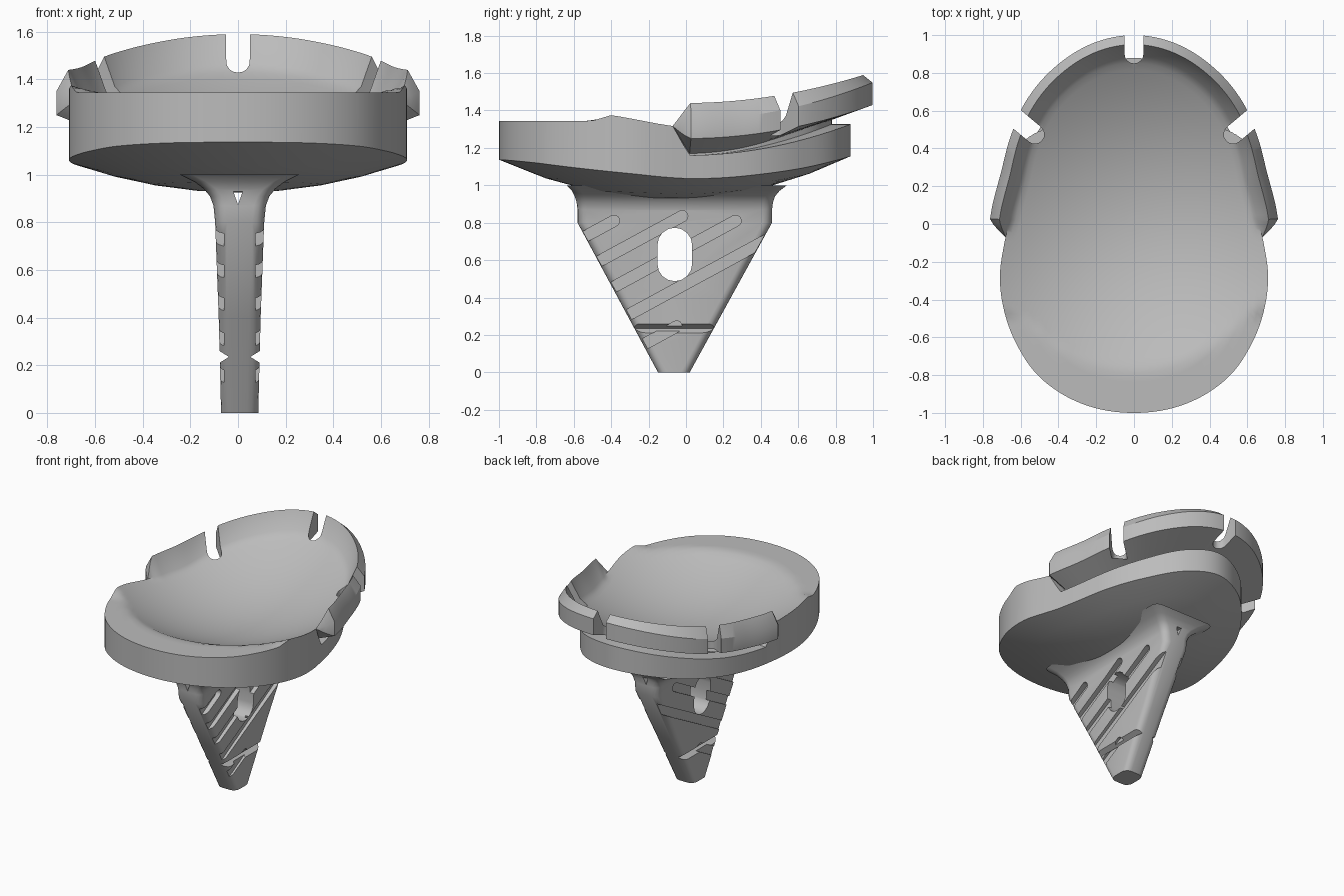
import bpy, bmesh, math
from mathutils import Matrix, Vector

cube = bpy.data.objects.get("Cube")
if cube:
    bpy.data.objects.remove(cube)

grey = bpy.data.materials.new("satin grey")
grey.use_nodes = True
grey.diffuse_color = (0.5, 0.5, 0.5, 1)
grey.node_tree.nodes["Principled BSDF"].inputs["Base Color"].default_value = (0.5, 0.5, 0.5, 1)


def make_object(name, bm, helper=False):
    bmesh.ops.remove_doubles(bm, verts=bm.verts, dist=0.0005)
    bmesh.ops.recalc_face_normals(bm, faces=bm.faces)
    mesh = bpy.data.meshes.new(name)
    bm.to_mesh(mesh)
    bm.free()
    mesh.materials.append(grey)
    obj = bpy.data.objects.new(name, mesh)
    bpy.context.collection.objects.link(obj)
    obj.hide_render = helper
    obj.hide_viewport = False
    return obj


def loft(bm, rings):
    """Skin closed rings of points and cap both ends."""
    rows = [[bm.verts.new(p) for p in ring] for ring in rings]
    n = len(rows[0])
    for a, b in zip(rows, rows[1:]):
        for i in range(n):
            j = (i + 1) % n
            bm.faces.new((a[i], a[j], b[j], b[i]))
    bm.faces.new(rows[0])
    bm.faces.new(rows[-1])


def cut(obj, cutters):
    """Apply every cutter to the object, then remove the cutters."""
    for c in cutters:
        m = obj.modifiers.new("cut", 'BOOLEAN')
        m.operation, m.solver, m.object = 'DIFFERENCE', 'EXACT', c
    bpy.context.view_layer.update()
    result = bpy.data.meshes.new_from_object(obj.evaluated_get(bpy.context.evaluated_depsgraph_get()))
    obj.modifiers.clear()
    obj.data = result
    for c in cutters:
        bpy.data.objects.remove(c)


def capsule(name, length, radius, depth, matrix, steps=8):
    """Round-ended slot from the origin along local x, extruded along local z."""
    outline = []
    for k in range(2 * steps + 2):
        a = math.pi / 2 + math.pi * (k if k <= steps else k - 1) / steps
        x = 0 if k <= steps else length
        outline.append((x + radius * math.cos(a), radius * math.sin(a)))
    bm = bmesh.new()
    loft(bm, [[matrix @ Vector((x, y, z)) for x, y in outline] for z in (0, depth)])
    return make_object(name, bm, True)


# Outlines of the tray and its overhanging lip, right half from front to back
body_pts = [(0, -1), (.28, -.95), (.5, -.81), (.62, -.64), (.69, -.45), (.71, -.28), (.69, -.12),
            (.66, .02), (.62, .2), (.55, .41), (.42, .62), (.22, .81), (0, .88)]
lip_pts = [(.78, -.06), (.76, .04), (.705, .27), (.64, .5), (.59, .62), (.42, .83), (.21, .96), (0, 1)]


def polar(points):
    return [(math.atan2(y, x), math.hypot(x, y)) for x, y in points]


def radius_at(table, a):
    """Smooth cubic interpolation of radius over angle."""
    if a <= table[0][0]:
        return table[0][1]
    n = len(table)

    def slope(i):
        if i in (0, n - 1):
            return 0
        return (table[i + 1][1] - table[i - 1][1]) / (table[i + 1][0] - table[i - 1][0])
    for i in range(n - 1):
        (a0, r0), (a1, r1) = table[i], table[i + 1]
        if a <= a1:
            h = a1 - a0
            t = (a - a0) / h
            s = t * t * (3 - 2 * t)
            return r0 + (r1 - r0) * s + h * t * (1 - t) * ((1 - t) * slope(i) - t * slope(i + 1))
    return table[-1][1]


def underside(x, y):
    return .925 + .25 * (x * x + (y + .08) ** 2)


def dish(x, y):
    bowl = 1.15 + .36 * (x * x + (y + .03) ** 2)
    return min(bowl, 1.345 + .3 * max(0, y + .5))


# Tray: underside, wall, undercut groove, lip and concave dish
body_tab, lip_tab = polar(body_pts), polar(lip_pts)
columns = []
N = 180
for i in range(N):
    th = 2 * math.pi * i / N
    c, s = math.cos(th), math.sin(th)
    a = math.atan2(s, abs(c))
    B, L = radius_at(body_tab, a), radius_at(lip_tab, a)
    t = min(1, max(0, (B * s + .07) / .09))
    yb, yl = B * s, L * s
    wall = 1.16 + .215 * yb * yb
    lip = 1.25 + .18 * yl * yl
    rim = (B, dish(B * c, B * s))
    inner = L - .11
    section = [(B, wall), (B - .1, wall), (B - .1, max(wall + .01, lip - .08)), (L, lip),
               (L, lip + .1 + .02 * yl * yl), (L - .05, 1.44 + .15 * yl * yl),
               (inner, dish(inner * c, inner * s) + .01)]
    section = [(rim[0] + (r - rim[0]) * t, rim[1] + (z - rim[1]) * t) for r, z in section]
    D = section[-1][0]
    under = [(f * B, underside(f * B * c, f * B * s)) for f in (.05, .25, .5, .75, 1)]
    top = [(f * D, dish(f * D * c, f * D * s)) for f in [1 - k / 24 for k in range(1, 24)]]
    columns.append([(r * c, r * s, z) for r, z in under + section + top])
bm = bmesh.new()
loft(bm, list(zip(*columns)))
tray = make_object("tray", bm)

# Three open notches in the lip
notches = []
for x, y, z, angle in ((0, .9, 1.35, 90), (.525, .475, 1.265, 40), (-.525, .475, 1.265, 140)):
    place = Matrix.Translation((x, y, z)) @ Matrix.Rotation(math.radians(angle), 4, 'Z')
    notches.append(capsule("lip_notch_cutter", .4, .05, .6, place))
cut(tray, notches)

# Stem: tapered fin with rounded corners flaring into the tray (z, front, back, half width)
stem_rows = [(0, -.15, .02, .078), (.4, -.365, .24, .088), (.8, -.58, .46, .103), (.87, -.58, .46, .11),
             (.91, -.585, .465, .125), (.94, -.595, .475, .15), (.97, -.61, .5, .19), (1.0, -.64, .54, .25)]
rings = []
for z, y0, y1, w in stem_rows:
    rad = min(.05, w * .6)
    ring = []
    for q, (sx, yc) in enumerate(((1, y1 - rad), (-1, y1 - rad), (-1, y0 + rad), (1, y0 + rad))):
        for k in range(5):
            a = math.pi / 2 * (q + k / 4)
            ring.append((.007 + sx * (w - rad) + rad * math.cos(a), yc + rad * math.sin(a), z))
    rings.append(ring)
bm = bmesh.new()
loft(bm, rings)
stem = make_object("stem", bm)

# Axes that lay a slot on the stem side: local x runs along y, local z along x
side = Matrix(((0, 0, 1, 0), (1, 0, 0, 0), (0, 1, 0, 0), (0, 0, 0, 1)))
cutters = [capsule("window_cutter", .1, .093, 1,
                   Matrix.Translation((-.5, -.06, .58)) @ side @ Matrix.Rotation(math.pi / 2, 4, 'Z'))]
for sx in (-1, 1):
    # Diagonal grooves: upper end (y, z) and length
    for y, z, length in ((-.385, .81, .4), (-.02, .835, .8), (.265, .81, 1), (.6, .8, 1.3), (-.05, .245, .4)):
        place = (Matrix.Translation((.007 + sx * .066, y, z)) @ side
                 @ Matrix.Rotation(math.radians(208.5), 4, 'Z'))
        cutters.append(capsule("groove_cutter", length, .03, sx * .2, place))
    # Horizontal V cut near the tip
    bm = bmesh.new()
    loft(bm, [[(.007 + sx * x, y, z) for x, z in ((.045, .235), (.125, .185), (.125, .285))] for y in (-.6, .6)])
    cutters.append(make_object("v_cutter", bm, True))
# Small cross hole just under the tray
bm = bmesh.new()
loft(bm, [[(x, y, z) for x, z in ((0, .875), (.02, .93), (-.02, .93))] for y in (-.8, .8)])
cutters.append(make_object("pin_hole_cutter", bm, True))
cut(stem, cutters)

for obj in (tray, stem):
    bpy.ops.object.select_all(action='DESELECT')
    obj.select_set(True)
    bpy.context.view_layer.objects.active = obj
    bpy.ops.object.shade_smooth_by_angle(angle=math.radians(30))
